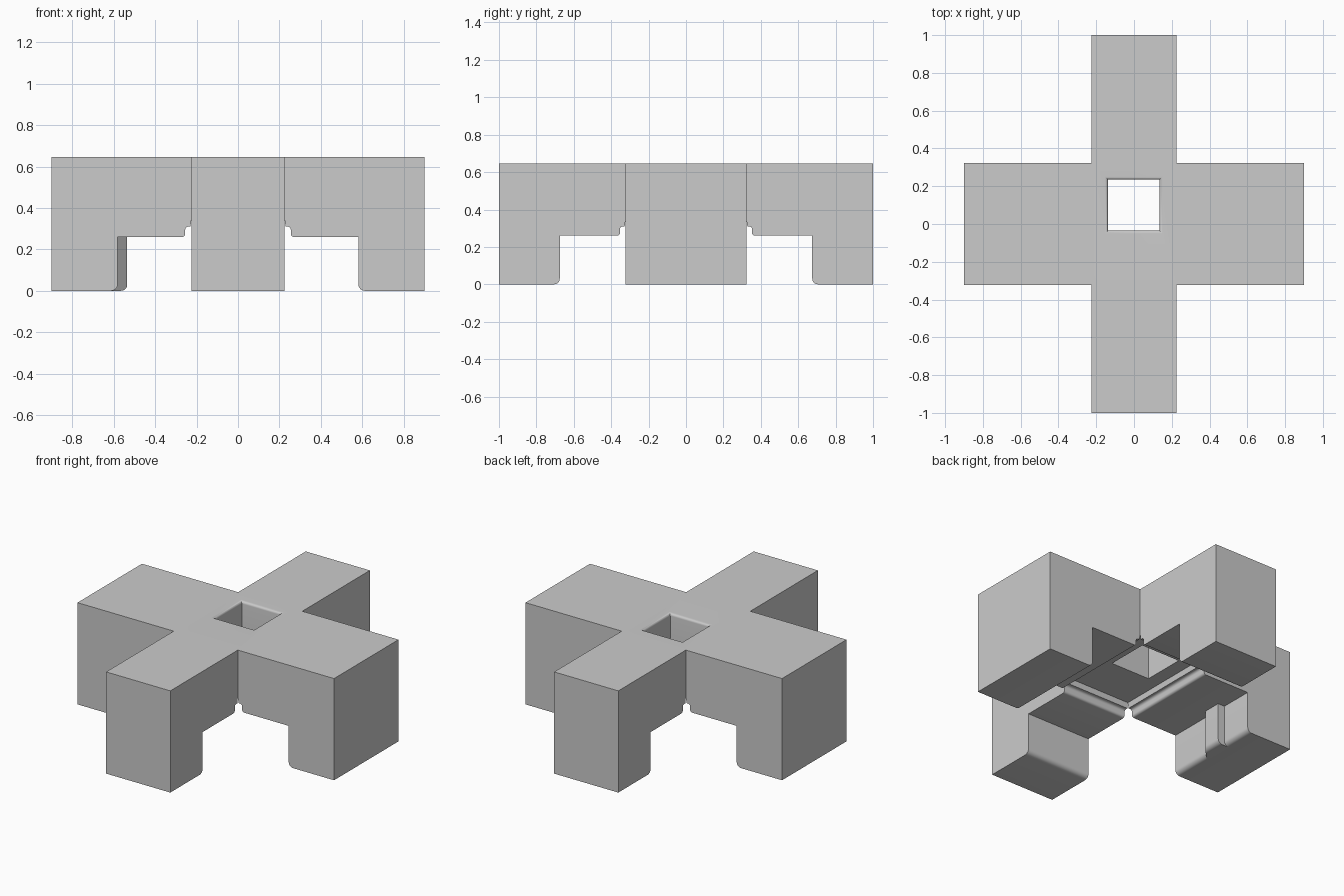
import bpy, bmesh, math
from mathutils import Matrix

cube = bpy.data.objects.get("Cube")
if cube:
    bpy.data.objects.remove(cube, do_unlink=True)

TOP, SHELF, CORE = 0.645, 0.26, 0.345   # main heights
HX, HY = 0.225, 0.323                   # half size of the centre block
ROUND = 0.03                            # leg corner radius

grey = bpy.data.materials.new("plain_grey")
grey.use_nodes = True
grey.diffuse_color = (0.6, 0.6, 0.6, 1)
grey.node_tree.nodes["Principled BSDF"].inputs["Base Color"].default_value = (0.6, 0.6, 0.6, 1)


def arc(cx, cz, r, a0, a1, steps=6):
    angles = [math.radians(a0 + (a1 - a0) * i / steps) for i in range(steps + 1)]
    return [(cx + r * math.cos(a), cz + r * math.sin(a)) for a in angles]


def finish(bm, name):
    bmesh.ops.remove_doubles(bm, verts=bm.verts, dist=0.0005)
    bmesh.ops.recalc_face_normals(bm, faces=bm.faces)
    mesh = bpy.data.meshes.new(name)
    bm.to_mesh(mesh)
    bm.free()
    mesh.materials.append(grey)
    obj = bpy.data.objects.new(name, mesh)
    bpy.context.collection.objects.link(obj)
    bpy.ops.object.select_all(action='DESELECT')
    obj.select_set(True)
    bpy.context.view_layer.objects.active = obj
    bpy.ops.object.shade_smooth_by_angle(angle=math.radians(35))
    return obj


def add_arm(bm, start, inner, outer, half_width, turn):
    """Arm with its leg, open where it meets the centre block."""
    profile = [(start, TOP), (outer, TOP), (outer, 0)]
    profile += arc(inner + ROUND, ROUND, ROUND, 270, 180)
    profile += [(inner, SHELF)]
    # rounded lip and cove beside the centre
    profile += arc(start + 0.045, SHELF + 0.015, 0.015, 270, 180, 4)
    profile += arc(start + 0.015, 0.295, 0.015, 0, 90, 4)
    profile += [(start + 0.005, 0.31), (start, CORE)]
    rot = Matrix.Rotation(math.radians(turn), 3, 'Z')
    sides = [[bm.verts.new(rot @ Matrix.Translation((r, w, z)).translation) for r, z in profile]
             for w in (-half_width, half_width)]
    for side in sides:
        bm.faces.new(side)
    a, b = sides
    for i in range(len(profile) - 1):
        bm.faces.new((a[i], a[i + 1], b[i + 1], b[i]))


# Cross body: four arms around a pierced centre
bm = bmesh.new()
for turn in (0, 180):
    add_arm(bm, HX, 0.582, 0.9, HY, turn)
for turn in (90, 270):
    add_arm(bm, HY, 0.675, 1.0, HX, turn)


def ring(x0, x1, y0, y1, z):
    return [bm.verts.new(p) for p in ((x0, y0, z), (x1, y0, z), (x1, y1, z), (x0, y1, z))]


# Square opening with a softened upper rim
loops = [ring(-HX, HX, -HY, HY, TOP)]
for grow, z in arc(0.016, TOP - 0.016, 0.016, 90, 180):
    loops.append(ring(-0.138 - grow, 0.135 + grow, -0.035 - grow, 0.235 + grow, z))
loops.append(ring(-0.138, 0.135, -0.035, 0.235, CORE))
loops.append(ring(-HX, HX, -HY, HY, CORE))
for a, b in zip(loops, loops[1:]):
    for i in range(4):
        j = (i + 1) % 4
        bm.faces.new((a[i], a[j], b[j], b[i]))
finish(bm, "cross_body")

# Small key rib on the inside of the right leg, slanted at its front
bm = bmesh.new()
rib = [(-0.615, SHELF), (-0.535, SHELF)] + arc(-0.565, ROUND, ROUND, 0, -90) + [(-0.615, 0)]
front = [bm.verts.new((x, x + 0.535, z)) for x, z in rib]
back = [bm.verts.new((x, 0.115, z)) for x, z in rib]
bm.faces.new(front)
bm.faces.new(back)
for i in range(len(rib)):
    j = (i + 1) % len(rib)
    bm.faces.new((front[i], front[j], back[j], back[i]))
finish(bm, "leg_key_rib")
